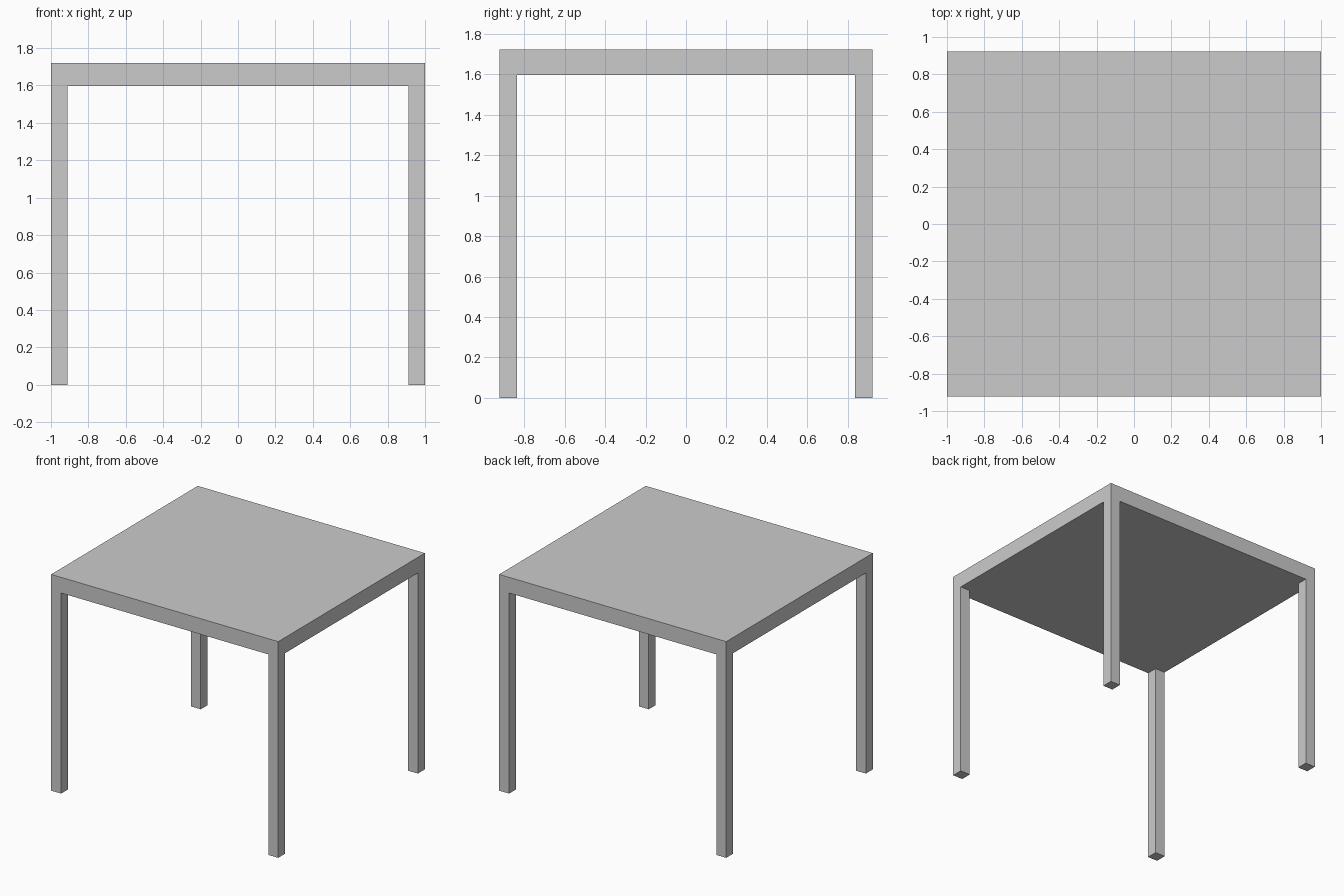
import bpy

if "Cube" in bpy.data.objects:
    bpy.data.objects.remove(bpy.data.objects["Cube"])

HX, HY = 1.0, 0.922      # half width and depth
TOP, UNDER = 1.721, 1.596
LEG = 0.088


def box(name, x, y, z0, z1, sx, sy):
    bpy.ops.mesh.primitive_cube_add(size=1, location=(x, y, (z0 + z1) / 2))
    obj = bpy.context.object
    obj.name = name
    obj.scale = (sx, sy, z1 - z0)
    bpy.ops.object.transform_apply(location=False, rotation=False, scale=True)
    return obj


# Thick solid top
box("table_top", 0, 0, UNDER, TOP, 2 * HX, 2 * HY)

# Four square legs, flush with the corners
for side, sx in (("left", -1), ("right", 1)):
    for end, sy in (("front", -1), ("back", 1)):
        box(f"{end}_{side}_leg", sx * (HX - LEG / 2), sy * (HY - LEG / 2),
            0, UNDER, LEG, LEG)
